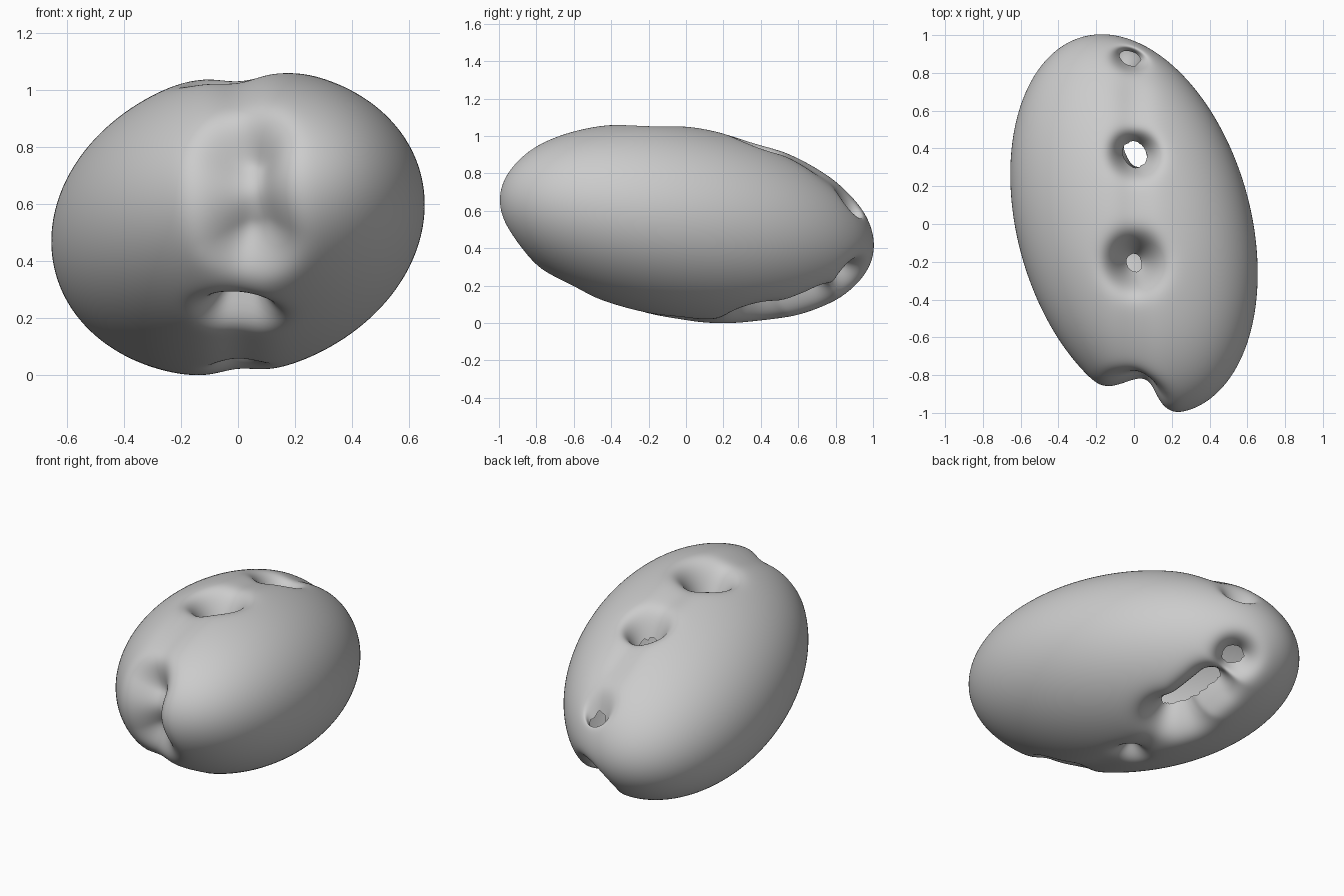
import bpy, bmesh
from math import exp
from mathutils import Matrix, Vector

if "Cube" in bpy.data.objects:
    bpy.data.objects.remove(bpy.data.objects["Cube"])

# Sheared-sphere matrix giving the tilted ellipsoid
L = Matrix(((0.655, 0, 0), (-0.2615, 0.970, 0), (0.064, -0.104, 0.526)))
S_INV = (L @ L.transposed()).inverted()
CENTRE = Vector((0, 0, 0.533))
UP = Vector((0, 0, 1))


def on_shell(p):
    v = Vector(p) - CENTRE
    return v / (v.dot(S_INV @ v)) ** 0.5


def gap(p, a, b):
    """Distance from p to segment ab."""
    ab = b - a
    t = max(0, min(1, (p - a).dot(ab) / max(ab.dot(ab), 1e-9)))
    return (p - a - ab * t).length


# Pits along the middle seam: start, end, radius, depth, falloff, hole radius, straight down?
PITS = [(on_shell(a), on_shell(b), r, d, k, h, s) for a, b, r, d, k, h, s in [
    ((-0.02, 0.845, 0.66), (-0.02, 0.845, 0.66), 0.065, 0.22, 2, 0.045, True),  # top pits
    ((0.01, 0.36, 0.96), (0.00, 0.36, 0.96), 0.085, 0.28, 2, 0.05, True),
    ((0.00, -0.20, 1.06), (0.00, -0.20, 1.06), 0.11, 0.30, 2, 0.03, True),
    ((0.00, -0.92, 0.79), (0.03, -0.92, 0.48), 0.15, 0.14, 3, 0, False),        # front groove
    ((-0.05, -0.68, 0.17), (0.05, -0.68, 0.17), 0.075, 0.16, 2, 0, False),      # underside pits
    ((0.00, -0.04, 0.04), (0.00, -0.04, 0.04), 0.07, 0.08, 2, 0, False),
    ((0.06, 0.39, 0.03), (0.04, 0.42, 0.04), 0.12, 0.26, 2, 0.06, False),       # underside opening
    ((0.05, 0.42, 0.04), (0.03, 0.68, 0.11), 0.10, 0.26, 2, 0.06, False),
    ((0.00, 0.86, 0.24), (0.00, 0.86, 0.24), 0.09, 0.22, 2, 0.06, False),       # back opening
]]

# Hollow shell
bm = bmesh.new()
bmesh.ops.create_icosphere(bm, subdivisions=7, radius=1)
holes = []
for v in bm.verts:
    p = L @ v.co
    n = (S_INV @ p).normalized()
    fade = max(0, min(1, (0.9 - p.y) / 0.2))
    groove = 0.022 * fade * exp(-(p.x / 0.09) ** 2)
    depth, way = 0, n
    for a, b, r, d, k, h, straight in PITS:
        dist = gap(p, a, b)
        pit = d * exp(-(dist / r) ** k)
        if pit > depth:
            depth, way = pit, UP if straight else n
        if dist < h:
            holes.append(v)
            break
    v.co = p - n * groove - way * depth + CENTRE
bmesh.ops.delete(bm, geom=holes, context='VERTS')

# Soften the pit walls
for _ in range(4):
    bmesh.ops.smooth_vert(bm, verts=bm.verts, factor=0.5,
                          use_axis_x=True, use_axis_y=True, use_axis_z=True)
for f in bm.faces:
    f.smooth = True
me = bpy.data.meshes.new("pitted_shell")
bm.to_mesh(me)
bm.free()
ob = bpy.data.objects.new("pitted_shell", me)
bpy.context.collection.objects.link(ob)
